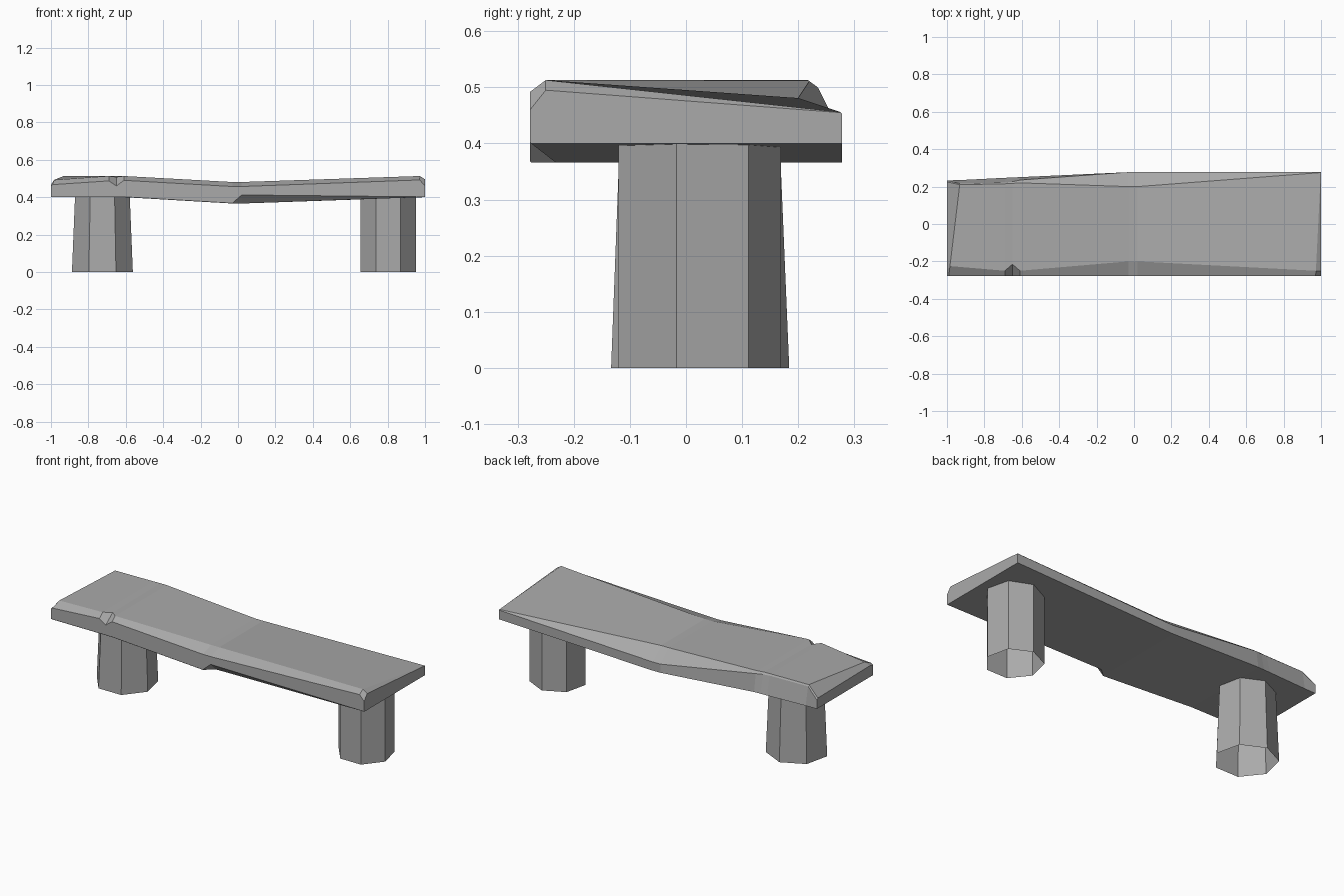
import bpy
import bmesh
from math import cos, sin, tau, pi

if "Cube" in bpy.data.objects:
    bpy.data.objects.remove(bpy.data.objects["Cube"], do_unlink=True)

stone = bpy.data.materials.new("grey_stone")
stone.use_nodes = True
grey = (0.4, 0.4, 0.4, 1)
stone.diffuse_color = grey
stone.node_tree.nodes["Principled BSDF"].inputs["Base Color"].default_value = grey

FRONT = -0.278
BACK = 0.278


def make_object(name, bm):
    bmesh.ops.recalc_face_normals(bm, faces=bm.faces)
    mesh = bpy.data.meshes.new(name)
    bm.to_mesh(mesh)
    bm.free()
    mesh.materials.append(stone)
    obj = bpy.data.objects.new(name, mesh)
    bpy.context.collection.objects.link(obj)
    return obj


def bridge(bm, first, second):
    """Join two rings of equal length with quads."""
    count = len(first)
    for i in range(count):
        j = (i + 1) % count
        bm.faces.new((first[i], first[j], second[j], second[i]))


def slab_section(bm, x, skew, bottom, side, top_back, top_front, lip, under):
    """One cross-section of the slab, from the bottom back edge round to the front."""
    back = BACK + 0.045 * min(x, 0)
    profile = [
        (back, bottom),
        side,
        top_back,
        top_front,
        (FRONT, lip),
        (FRONT, bottom + under),
        (FRONT + max(under, 0.002), bottom),
    ]
    return [bm.verts.new((x + skew * y, y, z)) for y, z in profile]


# Sagging seat slab: x, skew, bottom, back edge, top back, top front, lip, undercut
sections = [
    (-1, 0, .4, (.233, .45), (.225, .46), (-.25, .465), .46, .002),
    (-.957, .12, .4, (.216, .505), (.21, .513), (-.225, .492), .467, .002),
    (-.69, 0, .4, (.222, .505), (.215, .513), (-.25, .513), .487, .002),
    (-.65, 0, .4, (.226, .503), (.217, .513), (-.215, .508), .46, .002),
    (-.61, 0, .4, (.235, .5), (.22, .511), (-.25, .513), .49, .002),
    (-.03, 0, .366, (.277, .416), (.2, .481), (-.2, .481), .457, .002),
    (.02, 0, .366, (BACK, .416), (.2, .481), (-.2, .481), .457, .046),
    (.985, .05, .4, (BACK, .453), (.275, .456), (-.25, .513), .492, .002),
    (1, 0, .4, (BACK, .453), (.275, .455), (-.25, .495), .46, .002),
]
bm = bmesh.new()
rings = [slab_section(bm, *section) for section in sections]
for first, second in zip(rings, rings[1:]):
    bridge(bm, first, second)
bm.faces.new(rings[0])
bm.faces.new(rings[-1])
make_object("seat_slab", bm)


# Seven-sided legs, hollow underneath, with a flat side to the front
def make_leg(name, x, base_radius, top_radius):
    bm = bmesh.new()
    loops = []
    for radius, z in ((base_radius, 0), (top_radius, .405)):
        angles = [pi / 2 + tau * i / 7 for i in range(7)]
        loops.append([bm.verts.new((x + radius * cos(a), .017 + radius * sin(a), z))
                      for a in angles])
    bridge(bm, *loops)
    leg = make_object(name, bm)
    # Keep the open tube facing outwards
    face = leg.data.polygons[0]
    if face.normal.dot(face.center - leg.data.vertices[3].co) < 0:
        leg.data.flip_normals()


make_leg("right_leg", -.725, .167, .15)
make_leg("left_leg", .803, .152, .152)
